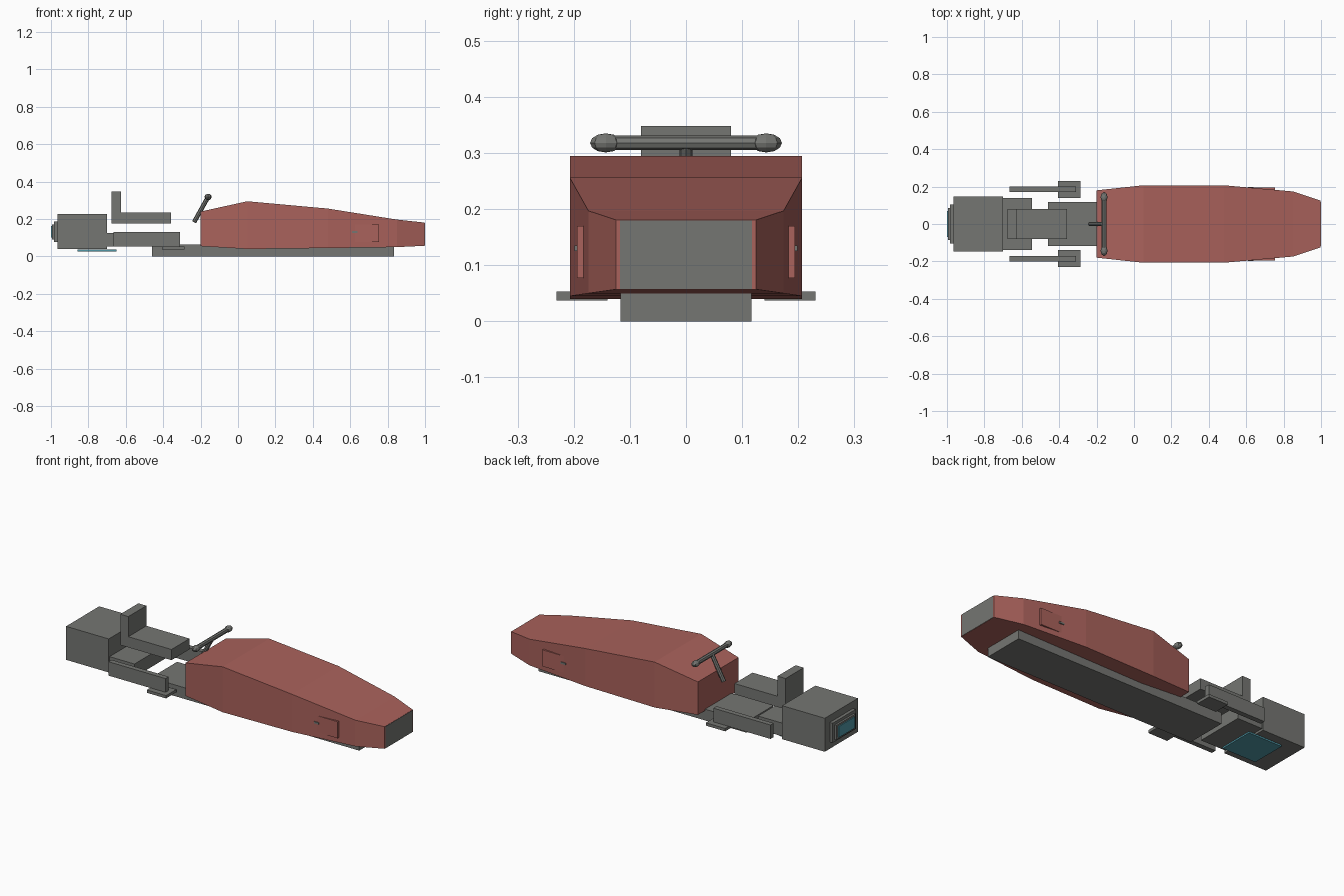
import bpy, bmesh
from mathutils import Vector

if "Cube" in bpy.data.objects:
    bpy.data.objects.remove(bpy.data.objects["Cube"])


def material(name, rgb):
    m = bpy.data.materials.new(name)
    m.diffuse_color = (*rgb, 1)
    m.use_nodes = True
    m.node_tree.nodes["Principled BSDF"].inputs["Base Color"].default_value = m.diffuse_color
    return m


RED = material("dusty_red", (0.40, 0.122, 0.106))
GREY = material("metal_grey", (0.178, 0.182, 0.170))
TEAL = material("glow_teal", (0.08, 0.31, 0.38))


def finish(name, bm, mat):
    bmesh.ops.recalc_face_normals(bm, faces=bm.faces)
    me = bpy.data.meshes.new(name)
    bm.to_mesh(me)
    bm.free()
    me.materials.append(mat)
    ob = bpy.data.objects.new(name, me)
    bpy.context.collection.objects.link(ob)
    return ob


def box(name, x, y, z, mat=GREY):
    """Box from (min, max) ranges."""
    bm = bmesh.new()
    bmesh.ops.create_cube(bm, size=1)
    for v in bm.verts:
        v.co = Vector([(r[0] + r[1]) / 2 + c * (r[1] - r[0]) for r, c in zip((x, y, z), v.co)])
    return finish(name, bm, mat)


def pair(name, x, y, z, mat=GREY):
    """The same box on both sides of the vehicle."""
    box(name + "_left", x, y, z, mat)
    box(name + "_right", x, (-y[1], -y[0]), z, mat)


def rod(name, a, b, radius, sides=8):
    a, b = Vector(a), Vector(b)
    bm = bmesh.new()
    bmesh.ops.create_cone(bm, cap_ends=True, segments=sides, radius1=radius,
                          radius2=radius, depth=(b - a).length)
    ob = finish(name, bm, GREY)
    ob.location = (a + b) / 2
    ob.rotation_euler = (b - a).to_track_quat('Z', 'Y').to_euler()


# Front body: rectangular sections lofted along x (x, half width, bottom, top)
sections = [(-0.2, 0.18, 0.055, 0.24), (0.05, 0.207, 0.04, 0.295), (0.48, 0.207, 0.045, 0.256),
            (0.85, 0.174, 0.05, 0.197), (0.998, 0.125, 0.057, 0.181)]
bm = bmesh.new()
rings = [[bm.verts.new((x, s * w, z)) for s, z in ((-1, lo), (1, lo), (1, hi), (-1, hi))]
         for x, w, lo, hi in sections]
for r, q in zip(rings, rings[1:]):
    for i in range(4):
        j = (i + 1) % 4
        bm.faces.new((r[i], r[j], q[j], q[i]))
bm.faces.new(rings[0])
bm.faces.new(rings[-1])
finish("front_body", bm, RED)

# Nose plate, side hatches and their handles
box("nose_plate", (0.99, 1.0), (-0.118, 0.118), (0.058, 0.18))
pair("side_hatch", (0.52, 0.755), (0.15, 0.194), (0.077, 0.17), RED)
pair("hatch_handle", (0.61, 0.64), (0.185, 0.199), (0.125, 0.135))

# Chassis and side rails with foot pedals
box("chassis", (-0.46, 0.835), (-0.117, 0.117), (0.0, 0.063))
pair("side_rail", (-0.665, -0.31), (0.172, 0.2), (0.052, 0.13))
pair("foot_pedal", (-0.405, -0.285), (0.14, 0.231), (0.037, 0.053))

# Seat
box("seat", (-0.675, -0.357), (-0.08, 0.08), (0.175, 0.235))
box("seat_back", (-0.675, -0.625), (-0.08, 0.08), (0.235, 0.348))

# Rear engine with stepped exhaust and glowing panels
box("engine_mount", (-0.7, -0.545), (-0.14, 0.14), (0.052, 0.126))
box("engine", (-0.965, -0.7), (-0.147, 0.147), (0.04, 0.228))
box("exhaust_outer", (-0.983, -0.965), (-0.103, 0.103), (0.078, 0.188))
box("exhaust_inner", (-0.994, -0.983), (-0.085, 0.085), (0.09, 0.172))
box("exhaust_glow", (-1.0, -0.994), (-0.07, 0.07), (0.1, 0.162), TEAL)
box("lift_glow", (-0.858, -0.65), (-0.1, 0.1), (0.027, 0.036), TEAL)

# Handlebar with low-poly grips
rod("steering_stem", (-0.235, 0, 0.183), (-0.16, 0, 0.318), 0.012)
rod("handlebar", (-0.16, -0.145, 0.318), (-0.16, 0.145, 0.318), 0.013)
for side, label in ((1, "left"), (-1, "right")):
    bm = bmesh.new()
    bmesh.ops.create_uvsphere(bm, u_segments=8, v_segments=6, radius=1)
    bmesh.ops.scale(bm, verts=bm.verts, vec=(0.019, 0.028, 0.017))
    bmesh.ops.translate(bm, verts=bm.verts, vec=(-0.16, side * 0.143, 0.318))
    finish("grip_" + label, bm, GREY)
